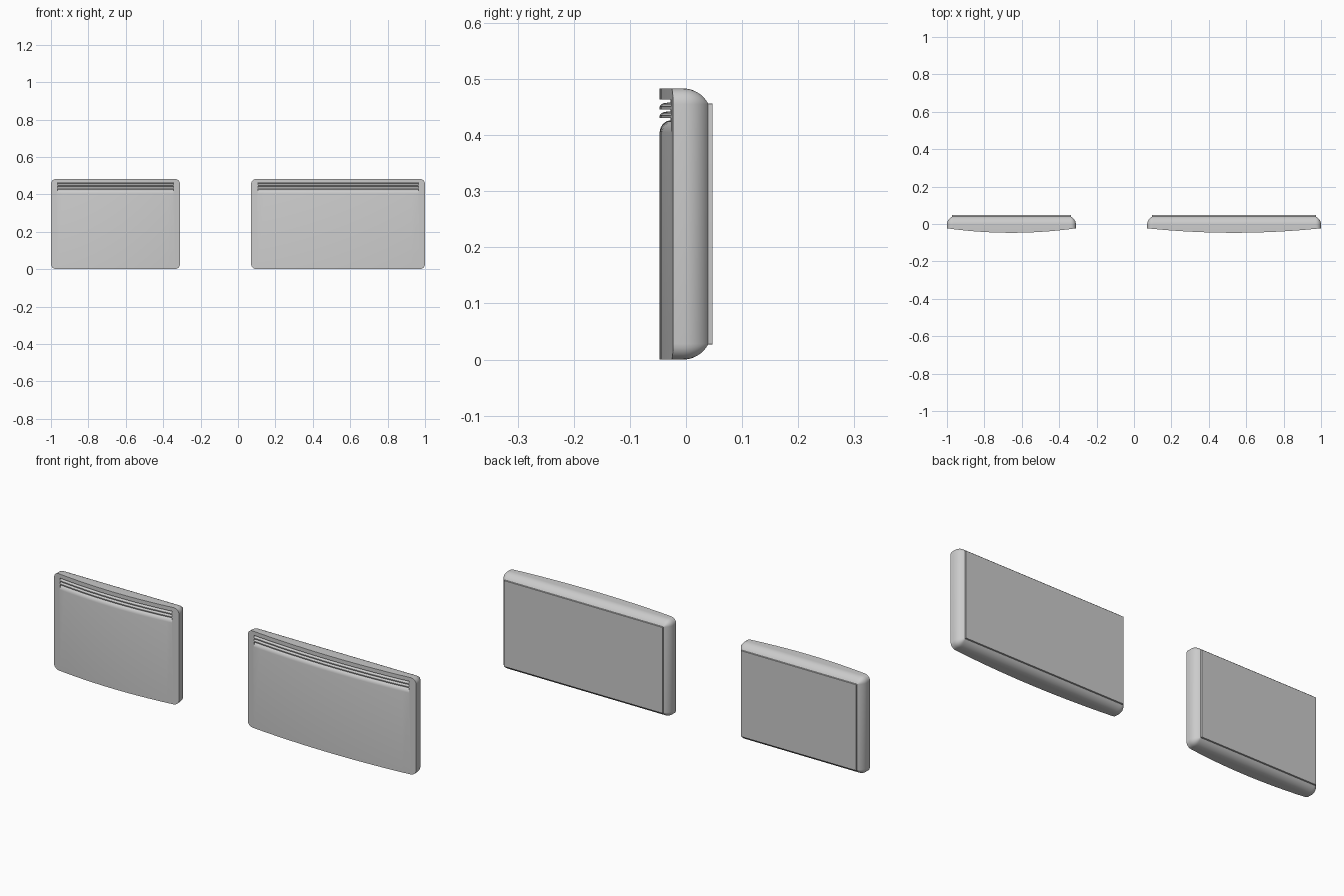
import bpy, bmesh, math

if "Cube" in bpy.data.objects:
    bpy.data.objects.remove(bpy.data.objects["Cube"])

H = 0.483          # heater height
R = 0.028          # corner radius seen from the front
MARGIN = 0.036     # casing edge to grille opening
NC, NX = 6, 24     # corner steps, columns across the opening

grey = bpy.data.materials.new("light_grey")
grey.diffuse_color = (0.6, 0.6, 0.6, 1)
grey.use_nodes = True
grey.node_tree.nodes["Principled BSDF"].inputs["Base Color"].default_value = grey.diffuse_color


def finish(bm, name):
    bmesh.ops.recalc_face_normals(bm, faces=bm.faces[:])
    me = bpy.data.meshes.new(name)
    bm.to_mesh(me)
    bm.free()
    me.materials.append(grey)
    ob = bpy.data.objects.new(name, me)
    bpy.context.collection.objects.link(ob)
    bpy.ops.object.select_all(action='DESELECT')
    ob.select_set(True)
    bpy.context.view_layer.objects.active = ob
    bpy.ops.object.shade_smooth_by_angle(angle=math.radians(35))
    return ob


def sweep(bm, xs, front, section):
    """Sweep a (depth, z) section along the bowed front; returns rows of verts."""
    return [[bm.verts.new((x, front(x) + d, z)) for d, z in section] for x in xs]


def heater(x0, x1, label):
    mid, half = (x0 + x1) / 2, (x1 - x0) / 2

    def front(x):
        return -0.047 + 0.024 * ((x - mid) / half) ** 2

    a, b = x0 + MARGIN, x1 - MARGIN
    inner = [a + (b - a) * i / NX for i in range(NX + 1)]

    def columns(inset):
        """(x, bottom z, top z) for each column of a rounded rectangle."""
        r = R - inset
        arc = [math.pi / 2 * i / NC for i in range(NC + 1)]
        left = [(x0 + R - r * math.cos(t), R - r * math.sin(t)) for t in arc]
        right = [(x0 + x1 - x, z) for x, z in reversed(left)]
        pts = left + [(x, inset) for x in inner] + right
        return [(x, z, H - z) for x, z in pts]

    # casing: rings from the bowed front edge to the rolled back edge
    bm = bmesh.new()
    prof = [(0.0, None), (0.0, -0.005)]
    for i in range(1, 9):
        t = math.radians(62.5) * i / 8
        prof.append((0.05 * (1 - math.cos(t)), -0.005 + 0.05 * math.sin(t)))
    prof.append((0.0272, 0.047))
    rings = []
    for inset, y in prof:
        cols = columns(inset)
        yy = lambda x: front(x) if y is None else y
        lo = [bm.verts.new((x, yy(x), zb)) for x, zb, zt in cols]
        hi = [bm.verts.new((x, yy(x), zt)) for x, zb, zt in cols]
        rings.append((lo, hi))
    for (l0, h0), (l1, h1) in zip(rings, rings[1:]):
        r0, r1 = l0 + h0[::-1], l1 + h1[::-1]
        n = len(r0)
        for i in range(n):
            j = (i + 1) % n
            bm.faces.new((r0[i], r0[j], r1[j], r1[i]))
    lo, hi = rings[-1]
    bm.faces.new(lo + hi[::-1])

    # recessed grille opening with a rounded lower lip
    section = [(0, 0.405), (0.0015, 0.413), (0.006, 0.420), (0.012, 0.4245),
               (0.018, 0.426), (0.030, 0.426), (0.030, 0.463), (0, 0.463)]
    rows = sweep(bm, inner, front, section)
    for p, q in zip(rows, rows[1:]):
        for k in range(len(section) - 1):
            bm.faces.new((p[k], q[k], q[k + 1], p[k + 1]))
    bm.faces.new(rows[0])
    bm.faces.new(rows[-1])

    # front panel around the opening
    lo, hi = rings[0]
    first, last = NC + 1, NC + 1 + NX
    for i in range(len(lo) - 1):
        if first <= i < last:
            p, q = rows[i - first], rows[i - first + 1]
            bm.faces.new((lo[i], lo[i + 1], q[0], p[0]))
            bm.faces.new((p[-1], q[-1], hi[i + 1], hi[i]))
        else:
            f = [lo[i], lo[i + 1]]
            if i + 1 == first:
                f += [rows[0][0], rows[0][-1]]
            f += [hi[i + 1], hi[i]]
            if i == last:
                f += [rows[-1][-1], rows[-1][0]]
            bm.faces.new(f)
    finish(bm, label + "_casing")

    # two bowed slats with rounded upper front edges
    for n, z in enumerate((0.430, 0.446)):
        bm = bmesh.new()
        sec = [(0, z), (0, z + 0.005), (0.003, z + 0.009),
               (0.009, z + 0.0115), (0.030, z + 0.012), (0.030, z)]
        rows = sweep(bm, inner, front, sec)
        m = len(sec)
        for p, q in zip(rows, rows[1:]):
            for k in range(m):
                bm.faces.new((p[k], q[k], q[(k + 1) % m], p[(k + 1) % m]))
        bm.faces.new(rows[0])
        bm.faces.new(rows[-1])
        finish(bm, f"{label}_slat_{n + 1}")


heater(-1.0, -0.31, "small_heater")
heater(0.07, 1.0, "large_heater")
